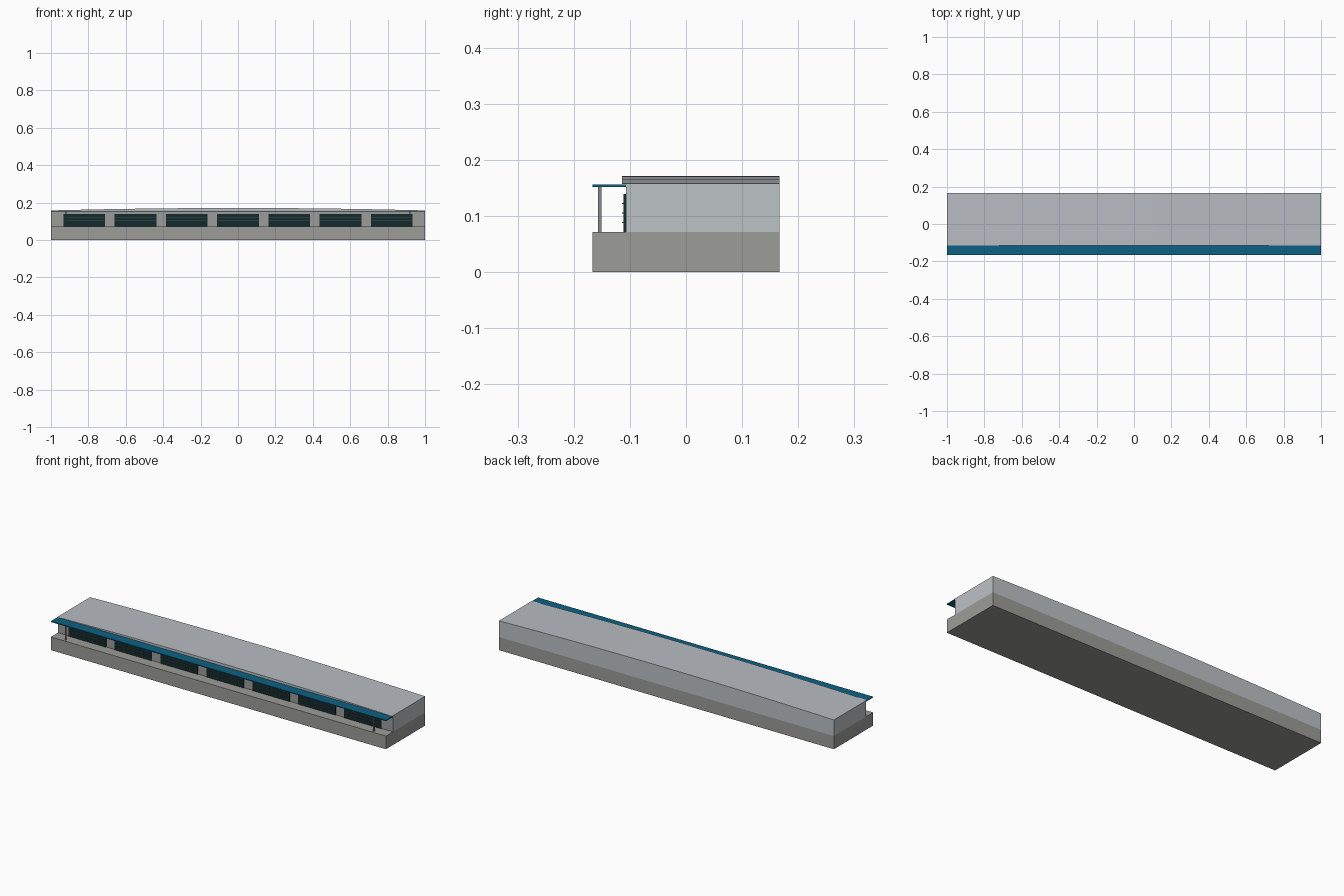
import bpy
import bmesh

if "Cube" in bpy.data.objects:
    bpy.data.objects.remove(bpy.data.objects["Cube"])


def material(name, r, g, b):
    # 0-255 display values turned into linear ones
    def lin(c):
        c /= 255
        return c / 12.92 if c <= 0.04045 else ((c + 0.055) / 1.055) ** 2.4
    m = bpy.data.materials.new(name)
    m.diffuse_color = (lin(r), lin(g), lin(b), 1)
    m.use_nodes = True
    m.node_tree.nodes["Principled BSDF"].inputs["Base Color"].default_value = m.diffuse_color
    return m


concrete = material("concrete", 156, 156, 152)
cladding = material("pale_cladding", 188, 194, 198)
roofing = material("roofing", 184, 188, 193)
blue = material("canopy_blue", 12, 98, 130)
glass = material("dark_glass", 20, 42, 44)
slat_grey = material("slat_grey", 62, 80, 80)
steel = material("post_steel", 134, 137, 140)


def finish(name, bm, *mats):
    bmesh.ops.recalc_face_normals(bm, faces=bm.faces)
    mesh = bpy.data.meshes.new(name)
    bm.to_mesh(mesh)
    bm.free()
    ob = bpy.data.objects.new(name, mesh)
    for m in mats:
        mesh.materials.append(m)
    bpy.context.collection.objects.link(ob)
    return ob


def box(name, x0, x1, y0, y1, z0, z1, mat):
    bm = bmesh.new()
    bmesh.ops.create_cube(bm, size=1)
    for v in bm.verts:
        v.co = (x1 if v.co.x > 0 else x0,
                y1 if v.co.y > 0 else y0,
                z1 if v.co.z > 0 else z0)
    return finish(name, bm, mat)


FLOOR, EAVE, RIDGE = 0.071, 0.157, 0.171
WALL, BACK = -0.107, 0.167

# Platform and hall; the front wall of the hall is concrete
box("platform", -1, 1, -0.167, BACK, 0, FLOOR, concrete)
hall = box("hall", -1, 1, WALL, BACK, FLOOR, EAVE, cladding)
hall.data.materials.append(concrete)
for p in hall.data.polygons:
    if p.normal.y < -0.5:
        p.material_index = 1

# Shallow arched roof running front to back, with a small front overhang
bm = bmesh.new()
xs = [-1] + [-0.9 + 0.2 * i for i in range(10)] + [1]
profile = [(x, EAVE + 0.001 + (RIDGE - EAVE - 0.001) * (1 - x * x) / 0.99) for x in xs]
profile += [(1, EAVE), (-1, EAVE)]
face = bm.faces.new([bm.verts.new((x, -0.114, z)) for x, z in profile])
ext = bmesh.ops.extrude_face_region(bm, geom=[face], use_keep_orig=True)
for g in ext["geom"]:
    if isinstance(g, bmesh.types.BMVert):
        g.co.y = BACK
roof = finish("arched_roof", bm, roofing, cladding)
for p in roof.data.polygons:
    if abs(p.normal.z) < 0.5:
        p.material_index = 1

# Canopy on two posts
box("canopy", -1, 1, -0.167, -0.094, 0.1515, 0.1562, blue)
for side in (-1, 1):
    x = side * 0.92
    box("canopy_post", x - 0.003, x + 0.003, -0.157, -0.151, FLOOR, 0.1515, steel)

# Seven dark shutters with horizontal slats
for i in range(-3, 4):
    x = i * 0.274
    box("shutter", x - 0.111, x + 0.111, -0.111, WALL, FLOOR, 0.139, glass)
    for z in (0.088, 0.105, 0.122):
        box("shutter_slat", x - 0.109, x + 0.109, -0.114, -0.111,
            z - 0.001, z + 0.001, slat_grey)
